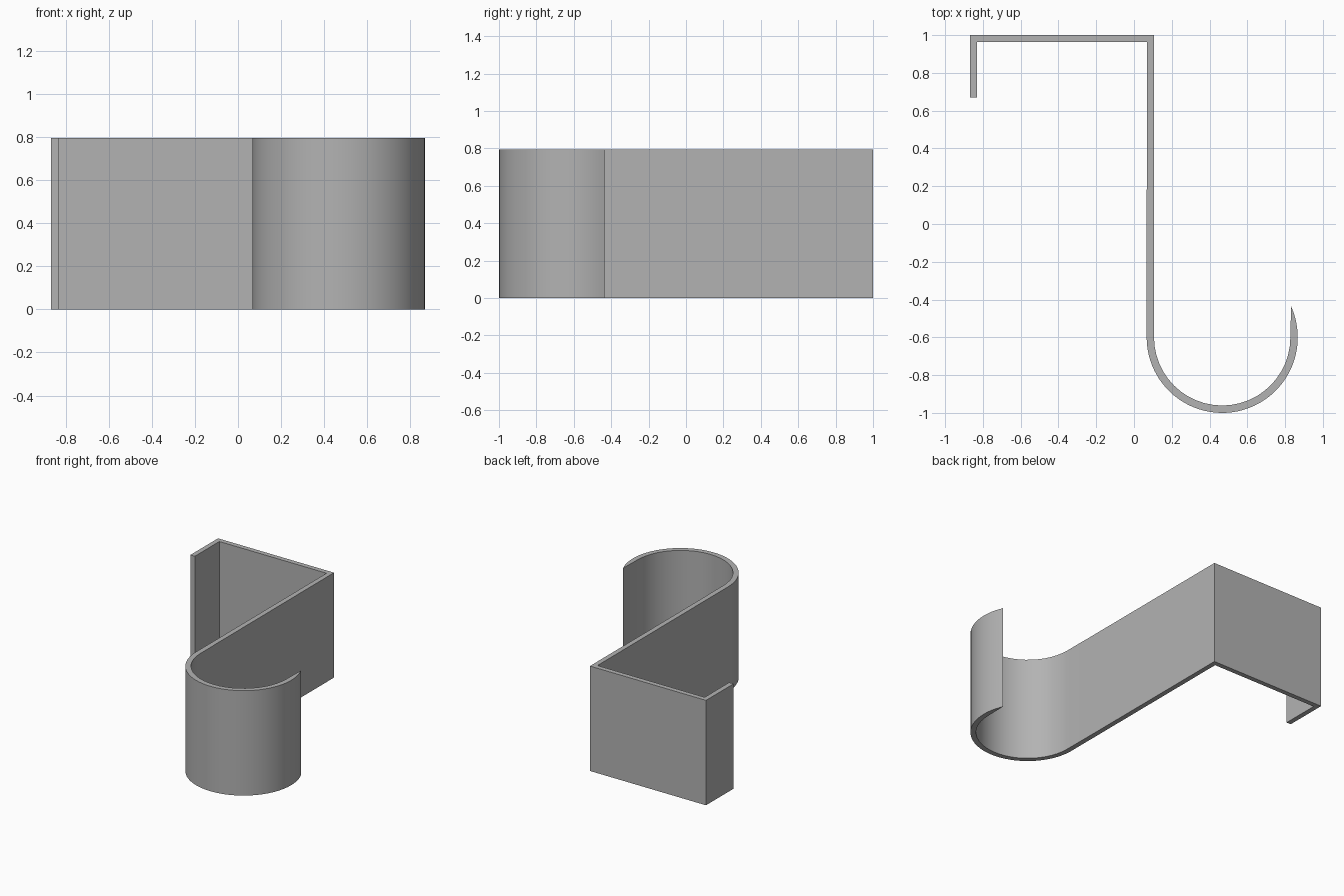
import bpy
import bmesh
from math import sin, cos, radians, asin, degrees

cube = bpy.data.objects.get("Cube")
if cube:
    bpy.data.objects.remove(cube, do_unlink=True)

HEIGHT = 0.795
WALL = 0.037
LEFT, BACK = -0.868, 1.0
POST_LEFT = 0.068
POST_RIGHT = POST_LEFT + WALL
CLIP_FRONT = 0.67
CX, CY = 0.467, -0.6           # centre of the curved cup
R_OUT, R_IN = 0.4, 0.361
TIP_Y = -0.435

grey = bpy.data.materials.new("plain grey")
grey.use_nodes = True
colour = (0.45, 0.45, 0.45, 1)
grey.diffuse_color = colour
grey.node_tree.nodes["Principled BSDF"].inputs["Base Color"].default_value = colour


def arc(radius, start, end, steps):
    """Points along an arc of the cup, angles in degrees."""
    angles = [radians(start + (end - start) * i / steps) for i in range(steps + 1)]
    return [(CX + radius * cos(a), CY + radius * sin(a)) for a in angles]


def extrude_profile(name, points):
    """Raise a flat outline into a solid band."""
    bm = bmesh.new()
    base = bm.faces.new([bm.verts.new((x, y, 0)) for x, y in points])
    raised = bmesh.ops.extrude_face_region(bm, geom=[base], use_keep_orig=True)
    top = [v for v in raised["geom"] if isinstance(v, bmesh.types.BMVert)]
    bmesh.ops.translate(bm, verts=top, vec=(0, 0, HEIGHT))
    bmesh.ops.recalc_face_normals(bm, faces=bm.faces[:])
    mesh = bpy.data.meshes.new(name)
    bm.to_mesh(mesh)
    bm.free()
    mesh.materials.append(grey)
    obj = bpy.data.objects.new(name, mesh)
    bpy.context.collection.objects.link(obj)
    return obj


# Squared clip and straight post
clip_outline = [
    (POST_LEFT, BACK - WALL), (LEFT + WALL, BACK - WALL), (LEFT + WALL, CLIP_FRONT),
    (LEFT, CLIP_FRONT), (LEFT, BACK), (POST_RIGHT, BACK), (POST_RIGHT, TIP_Y),
]
# Cup: straight inner sides, round bottom, tapering to a sharp tip
inner = arc(R_IN, 180, 360, 24)
tip_angle = degrees(asin((TIP_Y - CY) / R_OUT))
outer = arc(R_OUT, tip_angle, -180, 48)

hook = extrude_profile(
    "hook_band", clip_outline + [(CX - R_IN, TIP_Y)] + inner + outer)

bpy.ops.object.select_all(action="DESELECT")
hook.select_set(True)
bpy.context.view_layer.objects.active = hook
bpy.ops.object.shade_smooth_by_angle(angle=radians(30))
